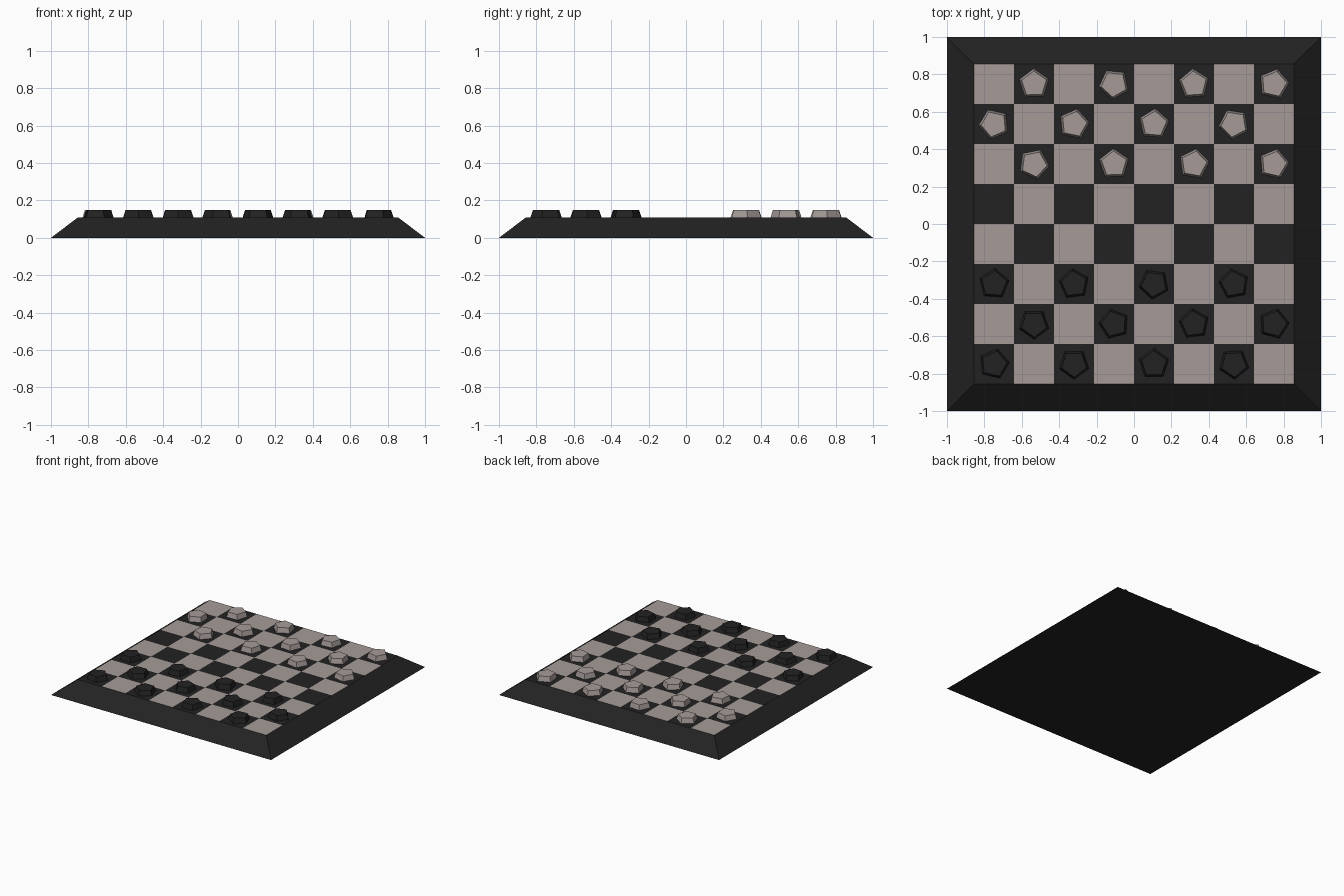
import bpy, bmesh, math

if "Cube" in bpy.data.objects:
    bpy.data.objects.remove(bpy.data.objects["Cube"])

HALF = 0.855          # half width of the playing field
CELL = HALF * 2 / 8
TOP = 0.11            # height of the playing surface
PIECE_H = 0.04


def material(name, rgb):
    m = bpy.data.materials.new(name)
    m.diffuse_color = (*rgb, 1)
    m.use_nodes = True
    m.node_tree.nodes["Principled BSDF"].inputs["Base Color"].default_value = m.diffuse_color
    return m


DARK = material("dark", (0.016, 0.016, 0.016))
LIGHT = material("light", (0.38, 0.33, 0.315))


def finish(name, bm, mats):
    mesh = bpy.data.meshes.new(name)
    bm.to_mesh(mesh)
    bm.free()
    for m in mats:
        mesh.materials.append(m)
    ob = bpy.data.objects.new(name, mesh)
    bpy.context.collection.objects.link(ob)
    return ob


# Board frame: sloped sides and underside
bm = bmesh.new()
ring = [(-1, -1), (1, -1), (1, 1), (-1, 1)]
low = [bm.verts.new((x, y, 0)) for x, y in ring]
high = [bm.verts.new((x * HALF, y * HALF, TOP)) for x, y in ring]
bm.faces.new(low[::-1])
for i in range(4):
    j = (i + 1) % 4
    bm.faces.new((low[i], low[j], high[j], high[i]))
finish("board_frame", bm, [DARK])

# Playing surface: 8 x 8 checkered grid
bm = bmesh.new()
bmesh.ops.create_grid(bm, x_segments=8, y_segments=8, size=HALF)
for f in bm.faces:
    c = f.calc_center_median()
    col, row = int((c.x + HALF) / CELL), int((c.y + HALF) / CELL)
    f.material_index = (col + row) % 2
bmesh.ops.translate(bm, verts=bm.verts, vec=(0, 0, TOP))
finish("playing_squares", bm, [DARK, LIGHT])


# Pieces: tapered pentagonal discs, each turned a little differently
def piece(name, x, y, turn, mat):
    bm = bmesh.new()
    bmesh.ops.create_cone(bm, cap_ends=True, segments=5, radius1=0.083,
                          radius2=0.07, depth=PIECE_H)
    # aim the first corner along +x before turning
    v = bm.verts[:][0].co
    offset = math.atan2(v.y, v.x)
    ob = finish(name, bm, [mat])
    ob.location = (x, y, TOP + PIECE_H / 2)
    ob.rotation_euler.z = math.radians(turn) - offset


turns = {
    0: (5, 54, 18, 57), 1: (55, 33, 25, 3), 2: (14, 25, 47, 28),
    5: (-7, 20, 8, 5), 6: (41, 6, 13, 45), 7: (19, 48, 22, 5),
}
for row, angles in turns.items():
    side, mat = ("dark", DARK) if row < 3 else ("light", LIGHT)
    for k, turn in enumerate(angles):
        col = 2 * k + row % 2
        piece(f"{side}_piece_{row}_{k}", (col - 3.5) * CELL,
              (row - 3.5) * CELL, turn, mat)
